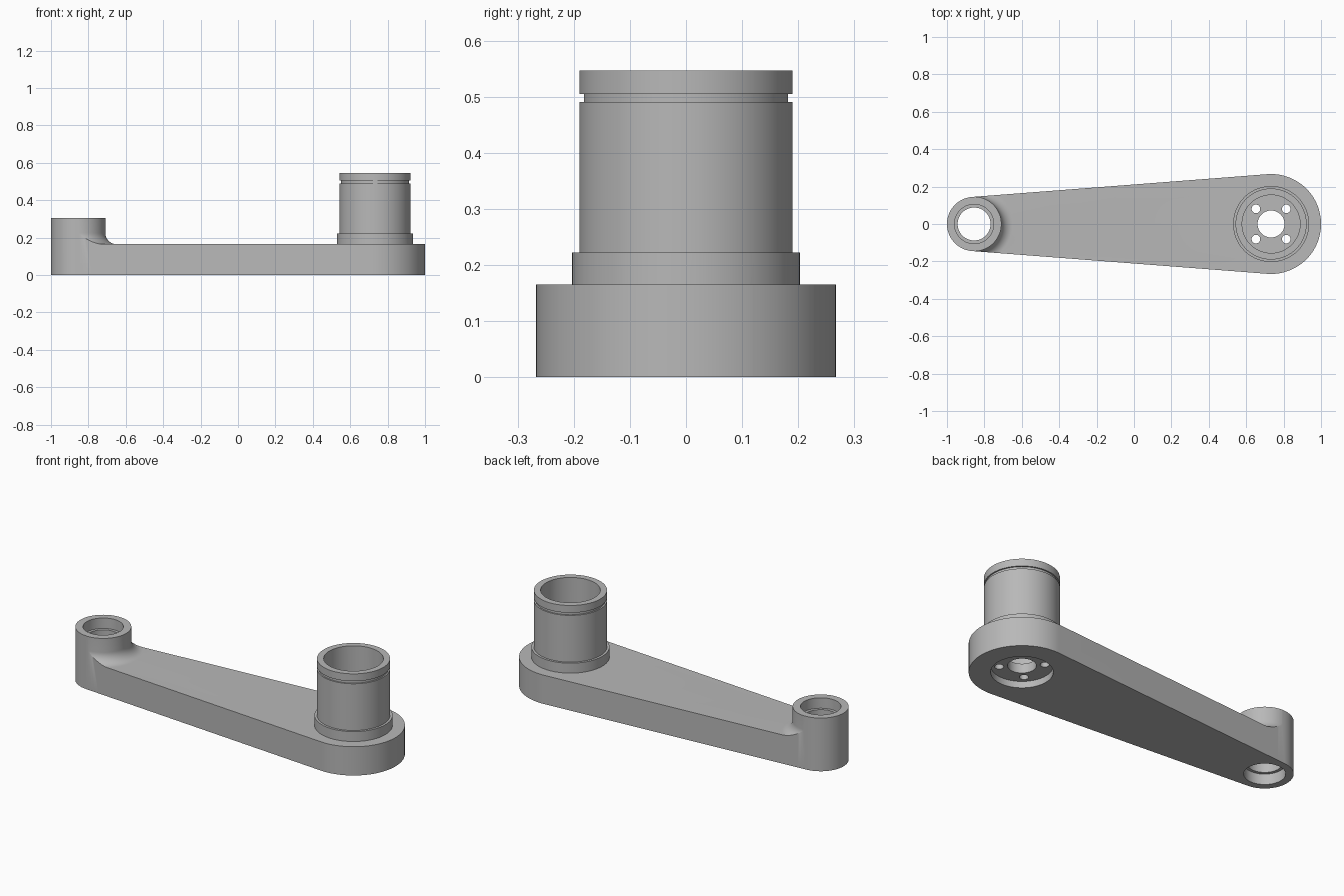
import bpy
import bmesh
from math import sin, cos, pi, radians, acos
from mathutils import Vector

cube = bpy.data.objects.get("Cube")
if cube:
    bpy.data.objects.remove(cube, do_unlink=True)

SEG = 96
SMALL_X, SMALL_R = -0.855, 0.145
BIG_X, BIG_R = 0.733, 0.267
ARM_TOP, BOSS_TOP = 0.165, 0.305

metal = bpy.data.materials.new("grey metal")
metal.use_nodes = True
metal.diffuse_color = (0.48, 0.48, 0.48, 1)
metal.node_tree.nodes["Principled BSDF"].inputs["Base Color"].default_value = metal.diffuse_color


def finish(name, bm):
    bmesh.ops.recalc_face_normals(bm, faces=bm.faces[:])
    mesh = bpy.data.meshes.new(name)
    bm.to_mesh(mesh)
    bm.free()
    mesh.materials.append(metal)
    obj = bpy.data.objects.new(name, mesh)
    bpy.context.collection.objects.link(obj)
    return obj


def lathe(name, profile, x, y=0):
    """Solid of revolution; profile is (radius, z), closed onto the axis."""
    bm = bmesh.new()
    points = [(0, profile[0][1])] + profile + [(0, profile[-1][1])]
    verts = [bm.verts.new((x + r, y, z)) for r, z in points]
    edges = [bm.edges.new(pair) for pair in zip(verts, verts[1:])]
    bmesh.ops.spin(bm, geom=verts + edges, cent=(x, y, 0), axis=(0, 0, 1),
                   angle=2 * pi, steps=SEG)
    bmesh.ops.remove_doubles(bm, verts=bm.verts[:], dist=1e-5)
    return finish(name, bm)


def combine(target, tool, operation):
    mod = target.modifiers.new(operation, "BOOLEAN")
    mod.operation, mod.object, mod.solver = operation, tool, "EXACT"
    bpy.context.view_layer.objects.active = target
    bpy.ops.object.modifier_apply(modifier=mod.name)
    bpy.data.objects.remove(tool, do_unlink=True)


# Tapered arm outline: two round ends joined by tangent lines
tangent = acos((BIG_R - SMALL_R) / (BIG_X - SMALL_X))
big_half, small_half = pi - tangent, tangent
outline = []
for cx, r, middle, half in ((BIG_X, BIG_R, 0, big_half), (SMALL_X, SMALL_R, pi, small_half)):
    for i in range(65):
        a = middle - half + 2 * half * i / 64
        outline.append((cx + r * cos(a), r * sin(a), -0.02))
bm = bmesh.new()
face = bm.faces.new([bm.verts.new(p) for p in outline])
extruded = bmesh.ops.extrude_face_region(bm, geom=[face])["geom"]
bmesh.ops.translate(bm, vec=Vector((0, 0, 0.4)),
                    verts=[v for v in extruded if isinstance(v, bmesh.types.BMVert)])
crank = finish("crank_arm", bm)

# Arm top, fillet and small boss, turned about the small boss axis
FILLET, boss_r = 0.06, SMALL_R + 0.001
fillet = [(boss_r + FILLET - FILLET * sin(a), ARM_TOP + FILLET - FILLET * cos(a))
          for a in (pi / 2 * i / 12 for i in range(13))]
height_shape = lathe("height_shape", [(2.3, 0), (2.3, ARM_TOP)] + fillet + [(boss_r, BOSS_TOP)], SMALL_X)
combine(crank, height_shape, "INTERSECT")

# Hollow post with base collar and ring groove
post = lathe("post", [(0.203, 0.12), (0.203, 0.222), (0.19, 0.222), (0.19, 0.49),
                      (0.182, 0.49), (0.182, 0.505), (0.19, 0.505), (0.19, 0.547)], BIG_X)
combine(crank, post, "UNION")

# Post bore, centre hole and underside recess
bore = lathe("post_bore", [(0.157, -0.05), (0.157, 0.037), (0.072, 0.037), (0.072, 0.09),
                           (0.155, 0.09), (0.155, 0.6)], BIG_X)
combine(crank, bore, "DIFFERENCE")

# Four bolt holes
for sx in (-1, 1):
    for sy in (-1, 1):
        hole = lathe("bolt_hole", [(0.023, 0.01), (0.023, 0.12)], BIG_X + sx * 0.081, sy * 0.081)
        combine(crank, hole, "DIFFERENCE")

# Small boss bore, stepped from both ends
small_bore = lathe("small_bore", [(0.105, -0.05), (0.105, 0.06), (0.088, 0.06), (0.088, 0.245),
                                  (0.105, 0.245), (0.105, 0.4)], SMALL_X)
combine(crank, small_bore, "DIFFERENCE")

# Smooth round walls, sharp rims
bpy.ops.object.select_all(action="DESELECT")
crank.select_set(True)
bpy.context.view_layer.objects.active = crank
bpy.ops.object.shade_smooth_by_angle(angle=radians(25))
